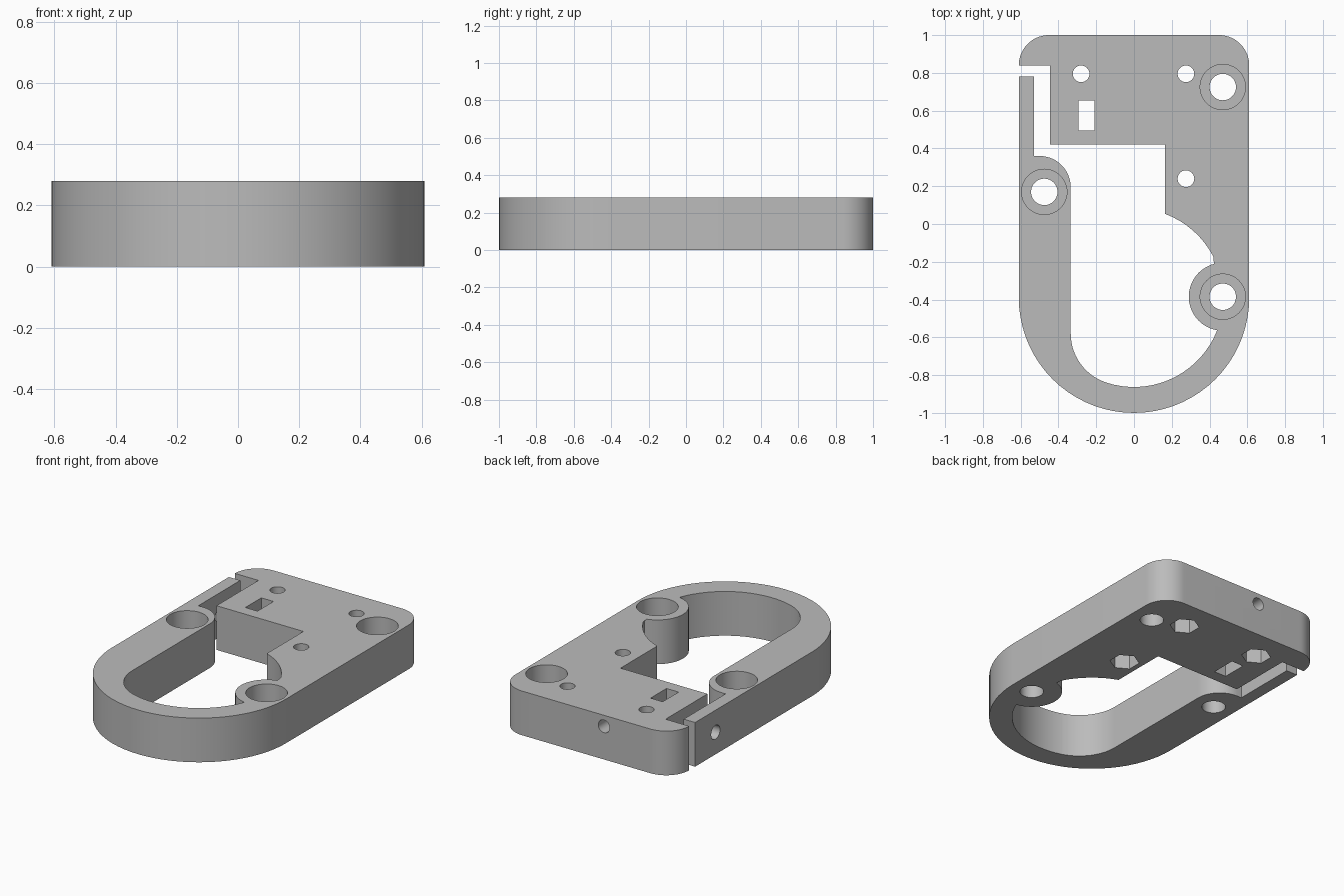
import bpy
import bmesh
from math import cos, sin, radians
from mathutils import Matrix, Vector

cube = bpy.data.objects.get("Cube")
if cube:
    bpy.data.objects.remove(cube, do_unlink=True)

HEIGHT = 0.28

# Single grey material
grey = bpy.data.materials.new("plain grey")
grey.use_nodes = True
colour = (0.5, 0.5, 0.5, 1)
grey.diffuse_color = colour
grey.node_tree.nodes["Principled BSDF"].inputs["Base Color"].default_value = colour


def arc(cx, cy, r, start, end):
    n = max(4, round(abs(end - start) / 5))
    angles = [radians(start + (end - start) * i / n) for i in range(n + 1)]
    return [(cx + r * cos(a), cy + r * sin(a)) for a in angles]


def prism(name, points, z0, z1):
    """Extrude a flat outline between two heights."""
    bm = bmesh.new()
    face = bm.faces.new([bm.verts.new((x, y, z0)) for x, y in points])
    top = bmesh.ops.extrude_face_region(bm, geom=[face])["geom"]
    bmesh.ops.translate(bm, vec=(0, 0, z1 - z0),
                        verts=[v for v in top if isinstance(v, bmesh.types.BMVert)])
    bmesh.ops.recalc_face_normals(bm, faces=bm.faces)
    mesh = bpy.data.meshes.new(name)
    bm.to_mesh(mesh)
    bm.free()
    mesh.materials.append(grey)
    obj = bpy.data.objects.new(name, mesh)
    bpy.context.collection.objects.link(obj)
    return obj


def cut(cutter):
    """Subtract a cutter from the body and discard it."""
    cutter.hide_render = True
    mod = body.modifiers.new("cut", "BOOLEAN")
    mod.operation = "DIFFERENCE"
    mod.solver = "EXACT"
    mod.object = cutter
    bpy.context.view_layer.objects.active = body
    bpy.ops.object.modifier_apply(modifier=mod.name)
    bpy.data.objects.remove(cutter, do_unlink=True)


def drill(x, y, r, z0, z1, sides=48):
    ring = [(x + r * sin(radians(360 * i / sides)),
             y + r * cos(radians(360 * i / sides))) for i in range(sides)]
    cut(prism("drill_cutter", ring, z0, z1))


def side_drill(start, direction, r, depth):
    ring = arc(0, 0, r, 0, 355)
    tool = prism("side_drill_cutter", ring, -0.05, depth)
    turn = Vector(direction).to_track_quat("Z", "Y").to_matrix().to_4x4()
    tool.data.transform(Matrix.Translation(start) @ turn)
    cut(tool)


# Body outline: round end, square end, slit, inner opening, flexible arm
outline = (
    arc(0, -0.39, 0.61, 180, 360)
    + arc(0.45, 0.84, 0.16, 0, 90)
    + arc(-0.45, 0.84, 0.16, 90, 180)
    + [(-0.445, 0.84), (-0.445, 0.42), (0.165, 0.42)]
    + arc(0, -0.39, 0.473, 69.6, 22.3)
    + arc(0.47, -0.385, 0.18, 100, 260)
    + arc(0, -0.39, 0.473, -22.3, -108)
    + arc(-0.062, -0.58, 0.273, -109, -180)
    + arc(-0.50, 0.195, 0.165, 0, 90)
    + [(-0.53, 0.36), (-0.53, 0.78), (-0.61, 0.78)]
)
body = prism("bracket_body", outline, 0, HEIGHT)

# Counterbored mounting holes
for x, y in ((0.47, 0.725), (-0.475, 0.17), (0.47, -0.385)):
    drill(x, y, 0.07, -0.1, 0.4)
    drill(x, y, 0.12, 0.11, 0.4)

# Small screw holes with hexagonal nut pockets underneath
for x, y in ((-0.28, 0.795), (0.275, 0.795), (0.275, 0.24)):
    drill(x, y, 0.044, -0.1, 0.4)
    drill(x, y, 0.088, -0.1, 0.11, 6)

# Rectangular nut slot
cut(prism("slot_cutter", [(-0.295, 0.495), (-0.21, 0.495),
                          (-0.21, 0.655), (-0.295, 0.655)], -0.1, 0.4))

# Clamp screw hole through the arm, and blind hole in the back
side_drill((-0.61, 0.575, 0.14), (1, 0, 0), 0.044, 0.46)
side_drill((-0.125, 1, 0.21), (0, -1, 0), 0.04, 0.3)

# Smooth curved walls, crisp edges
bpy.ops.object.select_all(action="DESELECT")
body.select_set(True)
bpy.context.view_layer.objects.active = body
bpy.ops.object.shade_smooth_by_angle(angle=radians(30))
